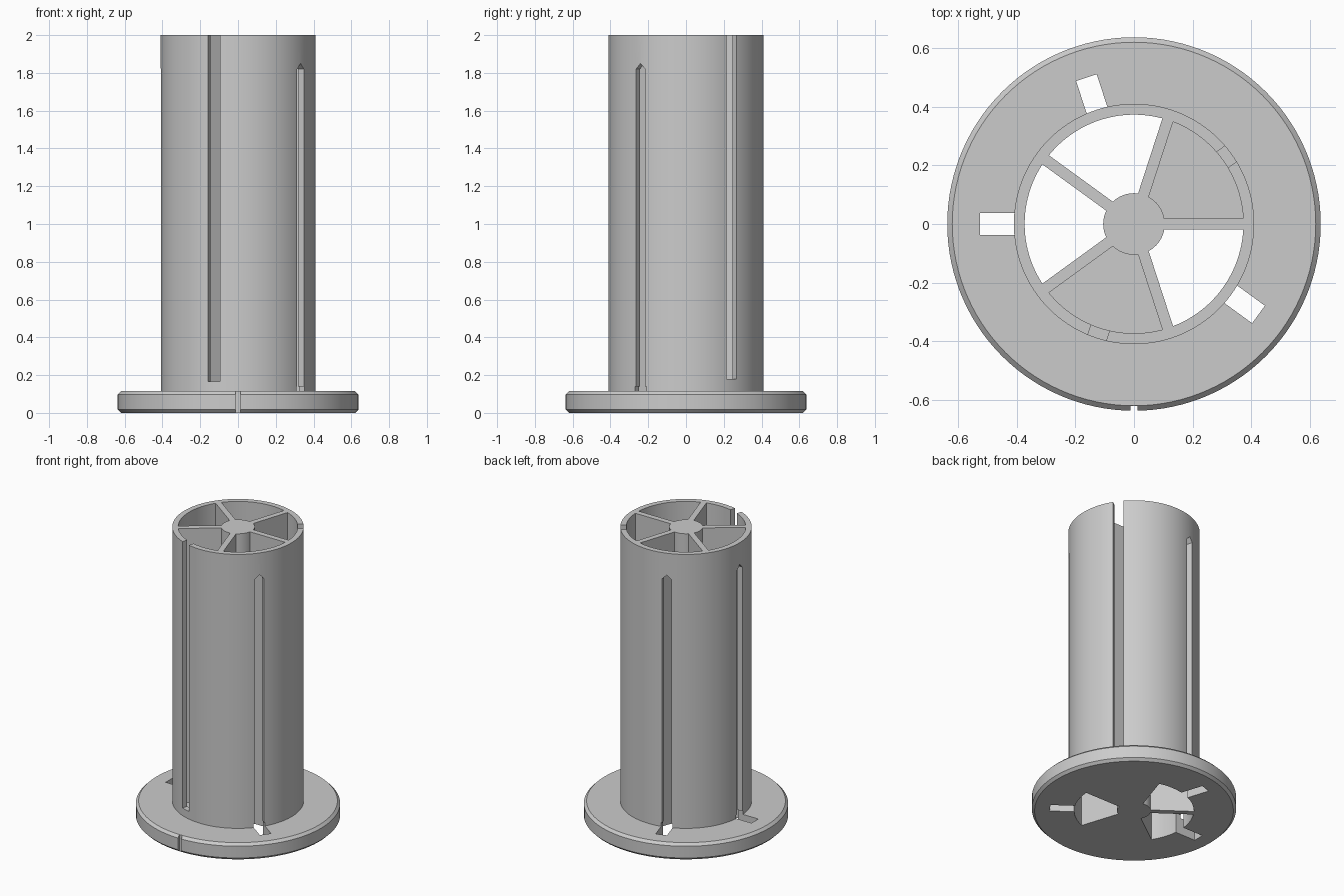
import bpy
import bmesh
from math import radians, sin, cos, asin, tau
from mathutils import Vector, Matrix

cube = bpy.data.objects.get("Cube")
if cube:
    bpy.data.objects.remove(cube)

HEIGHT, TUBE_R, INNER_R, HUB_R = 2.0, 0.41, 0.373, 0.105
FLANGE_R, FLANGE_H, CHAMFER = 0.637, 0.115, 0.017
SPOKE_HALF = 0.019

grey = bpy.data.materials.new("plain_grey")
grey.use_nodes = True
grey.diffuse_color = (0.6, 0.6, 0.6, 1)
grey.node_tree.nodes["Principled BSDF"].inputs["Base Color"].default_value = (0.6, 0.6, 0.6, 1)


def add_object(name, bm):
    bmesh.ops.recalc_face_normals(bm, faces=bm.faces)
    mesh = bpy.data.meshes.new(name)
    bm.to_mesh(mesh)
    bm.free()
    obj = bpy.data.objects.new(name, mesh)
    bpy.context.collection.objects.link(obj)
    return obj


def prism(name, outline, push, angle=0):
    """Extrude a 3D outline along a vector, then turn it about z."""
    bm = bmesh.new()
    face = bm.faces.new([bm.verts.new(p) for p in outline])
    ext = bmesh.ops.extrude_face_region(bm, geom=[face])
    moved = [v for v in ext["geom"] if isinstance(v, bmesh.types.BMVert)]
    bmesh.ops.translate(bm, verts=moved, vec=Vector(push))
    bmesh.ops.rotate(bm, verts=bm.verts, matrix=Matrix.Rotation(radians(angle), 3, "Z"))
    obj = add_object(name, bm)
    obj.hide_render = True
    return obj


def radial_slot(name, angle, width, r0, r1, z0, z1, point=0):
    """Slot through the wall, optionally with a pointed top."""
    h = width / 2
    outline = [(r0, -h, z0), (r0, h, z0), (r0, h, z1)]
    if point:
        outline.append((r0, 0, z1 + point))
    outline.append((r0, -h, z1))
    return prism(name, outline, (r1 - r0, 0, 0), angle)


def chamber(angle, floor):
    """Sector between two neighbouring spokes."""
    def arc(r, steps):
        lo = asin(SPOKE_HALF / r)
        hi = tau / 5 - lo
        return [(r * cos(a), r * sin(a), floor)
                for a in (lo + (hi - lo) * i / steps for i in range(steps + 1))]
    outline = arc(INNER_R, 24) + arc(HUB_R, 12)[::-1]
    return prism("chamber_cutter", outline, (0, 0, HEIGHT + 0.1 - floor), angle)


# Flanged column turned from one profile
profile = [(0, 0), (FLANGE_R - CHAMFER, 0), (FLANGE_R, CHAMFER),
           (FLANGE_R, FLANGE_H - CHAMFER), (FLANGE_R - CHAMFER, FLANGE_H),
           (TUBE_R, FLANGE_H), (TUBE_R, HEIGHT), (0, HEIGHT)]
bm = bmesh.new()
verts = [bm.verts.new((r, 0, z)) for r, z in profile]
edges = [bm.edges.new(pair) for pair in zip(verts, verts[1:])]
bmesh.ops.spin(bm, geom=verts + edges, cent=(0, 0, 0), axis=(0, 0, 1),
               angle=tau, steps=120, use_duplicate=False)
bmesh.ops.remove_doubles(bm, verts=bm.verts, dist=0.0001)
bmesh.ops.dissolve_limit(bm, angle_limit=0.002, verts=bm.verts, edges=bm.edges)
spool = add_object("spool_body", bm)
spool.data.materials.append(grey)

# Through chambers, each with a pointed wall slot and a flange slot
cutters = []
for start in (72, 144, 288):
    mid = start + 36
    cutters.append(chamber(start, -0.1))
    cutters.append(radial_slot("pointed_slot_cutter", mid, 0.06, 0.3, 0.46, 0.05, 1.82, 0.03))
    cutters.append(radial_slot("flange_slot_cutter", mid, 0.074, 0.3, 0.525, -0.1, 0.14))

# Floored chambers, each with a wall slot open at the top
for start, sill in ((0, 0.18), (216, 0.167)):
    cutters.append(chamber(start, FLANGE_H))
    cutters.append(radial_slot("open_slot_cutter", start + 36, 0.066, 0.3, 0.46, sill, HEIGHT + 0.1))

# Index notch at the front of the flange
cutters.append(radial_slot("index_notch_cutter", -90, 0.024, 0.62, 0.7, -0.1, 0.2))

for cutter in cutters:
    mod = spool.modifiers.new(cutter.name, "BOOLEAN")
    mod.operation = "DIFFERENCE"
    mod.solver = "EXACT"
    mod.object = cutter

# Bake the cuts and drop the cutters
bpy.context.view_layer.update()
baked = bpy.data.meshes.new_from_object(spool.evaluated_get(bpy.context.evaluated_depsgraph_get()))
spool.modifiers.clear()
spool.data = baked
baked.materials.clear()
baked.materials.append(grey)
for poly in baked.polygons:
    poly.material_index = 0
for cutter in cutters:
    bpy.data.objects.remove(cutter)

bpy.ops.object.select_all(action="DESELECT")
spool.select_set(True)
bpy.context.view_layer.objects.active = spool
bpy.ops.object.shade_smooth_by_angle(angle=radians(25))
